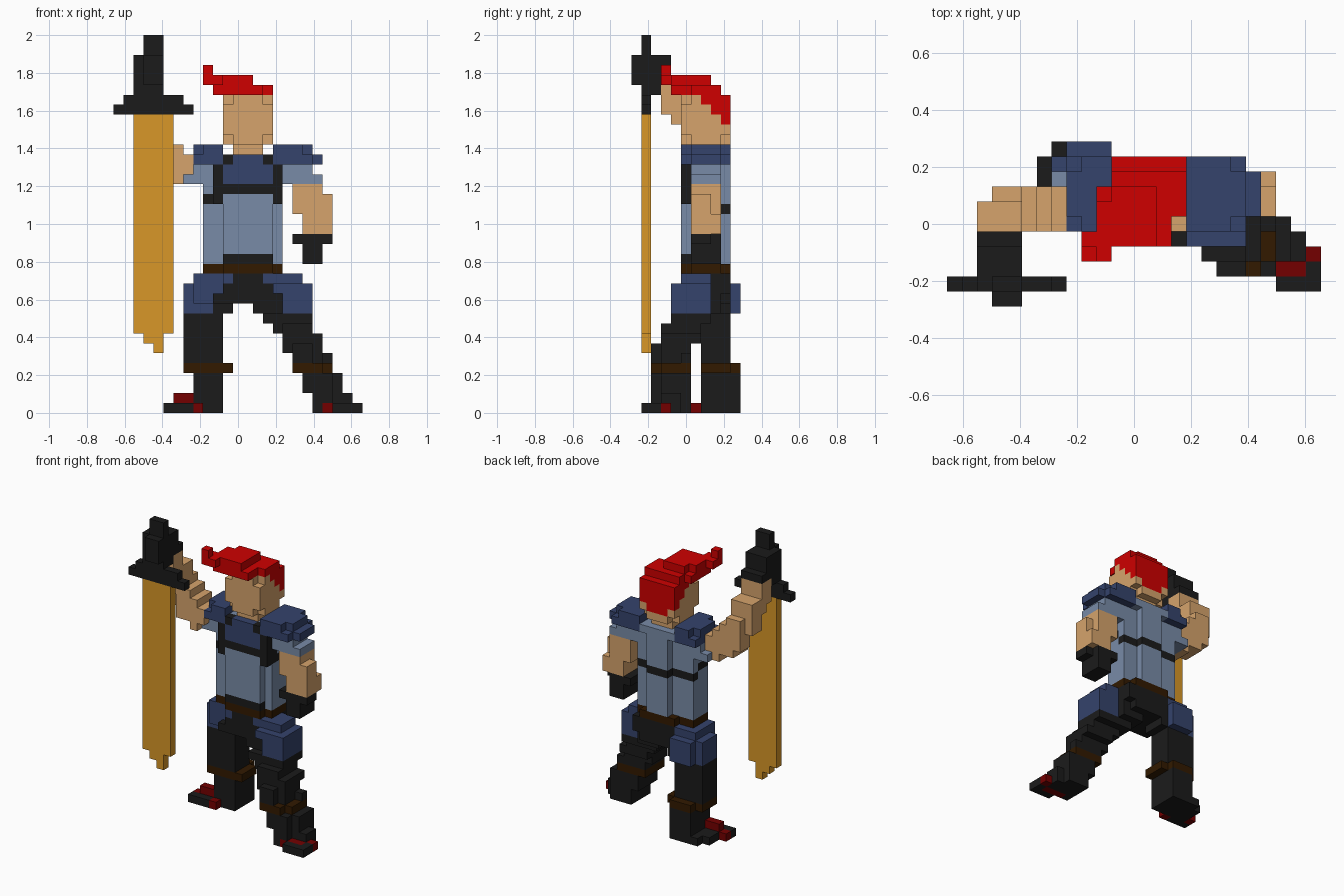
import bpy
import bmesh
from mathutils import Vector

start_cube = bpy.data.objects.get("Cube")
if start_cube:
    bpy.data.objects.remove(start_cube, do_unlink=True)

UNIT = 2 / 38                       # edge of one block
CENTRE = Vector((12.5, 5.5, 0))     # grid point that sits on the origin


def material(name, *rgb):
    mat = bpy.data.materials.new(name)
    mat.use_nodes = True
    mat.diffuse_color = (*rgb, 1)
    mat.node_tree.nodes["Principled BSDF"].inputs["Base Color"].default_value = (*rgb, 1)
    return mat


SKIN = material("skin", .67, .37, .15)
HAIR = material("hair red", .62, 0, 0)
GOLD = material("blade gold", .69, .31, .021)
STEEL = material("steel blue cloth", .19, .26, .39)
NAVY = material("navy armour", .035, .056, .15)
BLACK = material("black leather", .011, .011, .011)
BROWN = material("brown leather", .032, .01, 0)
DARK_RED = material("dark red trim", .175, 0, 0)
blocks = {}     # cell -> (part name, material); later fills replace earlier ones


def fill(part, mat, x, y, z):
    """Fill a box of blocks given by (start, end) ranges."""
    for i in range(*x):
        for j in range(*y):
            for k in range(*z):
                blocks[i, j, k] = (part, mat)


# Hips and belt
fill("hips", BLACK, (11, 16), (5, 10), (11, 14))
fill("hips", BLACK, (10, 17), (6, 10), (12, 14))
fill("hips", BLACK, (10, 17), (5, 9), (11, 12))
fill("belt", BROWN, (9, 17), (6, 9), (14, 15))
fill("belt", BROWN, (11, 16), (5, 10), (14, 15))
# Torso: core with a raised front panel and spine panel
fill("torso", STEEL, (9, 17), (6, 9), (15, 25))
fill("torso", STEEL, (11, 16), (5, 6), (15, 25))
fill("torso", STEEL, (12, 15), (9, 10), (15, 25))
fill("torso", BLACK, (11, 16), (5, 6), (15, 16))
fill("torso", STEEL, (11, 16), (6, 10), (25, 26))
# Chest plate, band and straps
fill("chest_plate", NAVY, (11, 16), (5, 6), (23, 26))
fill("chest_band", BLACK, (11, 16), (5, 6), (22, 23))
for inner, chest, outer in ((11, 10, 9), (15, 16, 16)):
    fill("chest_strap", BLACK, (inner, inner + 1), (5, 6), (25, 26))
    fill("chest_strap", BLACK, (chest, chest + 1), (5, 7), (21, 25))
    fill("side_strap", BLACK, (outer, outer + 1), (6, 8), (21, 22))
fill("back_strap", BLACK, (9, 17), (8, 9), (20, 21))
fill("back_strap", BLACK, (12, 15), (9, 10), (20, 21))
# Shoulders with rounded guards
fill("left_sleeve", STEEL, (17, 21), (6, 9), (23, 24))
fill("left_sleeve", STEEL, (17, 20), (6, 9), (24, 25))
fill("right_sleeve", STEEL, (7, 9), (6, 9), (23, 24))
fill("right_sleeve", STEEL, (8, 10), (6, 9), (24, 25))
fill("left_pauldron", NAVY, (16, 20), (5, 10), (25, 26))
fill("left_pauldron", NAVY, (16, 21), (6, 9), (25, 26))
fill("left_pauldron", NAVY, (16, 20), (6, 9), (26, 27))
fill("left_pauldron", NAVY, (16, 19), (5, 10), (26, 27))
fill("right_pauldron", NAVY, (8, 11), (5, 10), (25, 26))
fill("right_pauldron", NAVY, (8, 11), (6, 9), (26, 27))
fill("right_pauldron", NAVY, (9, 11), (5, 10), (26, 27))
# Left arm hanging down
fill("left_arm", SKIN, (18, 21), (6, 9), (20, 23))
fill("left_arm", SKIN, (19, 22), (6, 9), (18, 20))
fill("left_arm", SKIN, (21, 22), (6, 8), (20, 22))
fill("left_glove", BLACK, (18, 21), (6, 9), (17, 18))
fill("left_glove", BLACK, (21, 22), (6, 8), (17, 18))
fill("left_glove", BLACK, (19, 21), (6, 9), (15, 17))
# Right arm stepping up to the raised hand
fill("right_arm", SKIN, (6, 8), (5, 8), (24, 26))
fill("right_arm", SKIN, (6, 7), (5, 8), (23, 27))
fill("right_arm", SKIN, (4, 6), (5, 8), (24, 28))
fill("right_arm", SKIN, (3, 5), (6, 8), (25, 29))
fill("right_arm", SKIN, (2, 5), (5, 7), (27, 31))
fill("right_arm", SKIN, (2, 5), (4, 5), (29, 33))
fill("right_arm", SKIN, (2, 5), (3, 4), (30, 33))
# Right glove gripping the handle
fill("right_glove", BLACK, (2, 5), (1, 4), (33, 36))
fill("right_glove", BLACK, (2, 5), (1, 3), (32, 33))
fill("right_glove", BLACK, (3, 5), (0, 1), (33, 36))
fill("right_glove", BLACK, (2, 5), (4, 5), (33, 34))
# Sword held point down
fill("sword_handle", BLACK, (3, 5), (1, 2), (32, 38))
fill("sword_guard", BLACK, (1, 7), (1, 2), (31, 32))
fill("sword_guard", BLACK, (0, 8), (1, 2), (30, 31))
fill("sword_blade", GOLD, (2, 6), (1, 2), (8, 30))
fill("sword_blade", GOLD, (3, 5), (1, 2), (7, 8))
fill("sword_blade", GOLD, (4, 5), (1, 2), (6, 7))
# Head with a narrowed jaw and brow, and neck
fill("neck", SKIN, (12, 15), (6, 9), (26, 27))
fill("head", SKIN, (11, 16), (5, 10), (28, 31))
fill("head", SKIN, (11, 16), (6, 9), (27, 32))
fill("head", SKIN, (12, 15), (5, 10), (27, 32))
# Hair swept forward over the brow
fill("hair", HAIR, (12, 15), (9, 10), (28, 29))
fill("hair", HAIR, (11, 16), (9, 10), (29, 32))
fill("hair", HAIR, (11, 16), (8, 9), (30, 33))
fill("hair", HAIR, (11, 16), (7, 8), (31, 33))
fill("hair", HAIR, (11, 16), (6, 7), (32, 33))
fill("hair", HAIR, (10, 15), (4, 8), (32, 33))
fill("hair", HAIR, (10, 14), (5, 7), (33, 34))
fill("hair", HAIR, (11, 14), (7, 8), (33, 34))
fill("hair", HAIR, (9, 14), (4, 5), (33, 34))
fill("hair", HAIR, (9, 11), (3, 4), (33, 34))
fill("hair", HAIR, (9, 10), (3, 4), (34, 35))
# Right leg, straight, with thigh guard and boot
fill("right_leg", BLACK, (8, 12), (7, 10), (10, 12))
fill("right_leg", BLACK, (7, 11), (7, 10), (5, 10))
fill("right_thigh_guard", NAVY, (7, 10), (7, 10), (10, 13))
fill("right_thigh_guard", NAVY, (8, 11), (10, 11), (10, 13))
fill("right_thigh_guard", NAVY, (8, 10), (6, 10), (11, 14))
fill("right_thigh_guard", NAVY, (10, 11), (6, 10), (12, 14))
fill("right_thigh_guard", NAVY, (11, 12), (5, 6), (13, 14))
fill("right_boot", BLACK, (8, 11), (7, 11), (0, 4))
fill("right_boot_cuff", BROWN, (7, 12), (7, 10), (4, 5))
fill("right_boot_cuff", BROWN, (8, 11), (10, 11), (4, 5))
fill("right_foot", BLACK, (5, 8), (6, 8), (0, 1))
fill("right_foot", BLACK, (6, 8), (8, 10), (0, 1))
fill("right_foot", BLACK, (7, 8), (10, 11), (0, 1))
fill("right_foot", DARK_RED, (6, 8), (7, 8), (1, 2))
fill("right_foot", DARK_RED, (8, 9), (6, 7), (0, 1))
fill("right_foot", DARK_RED, (5, 6), (7, 8), (0, 1))
# Left leg stepping outward and forward, with trimmed inner corners
fill("left_leg", BLACK, (14, 17), (5, 9), (10, 12))
fill("left_leg", BLACK, (15, 20), (4, 8), (9, 10))
fill("left_leg", BLACK, (16, 20), (4, 7), (8, 9))
fill("left_leg", BLACK, (17, 20), (3, 4), (8, 9))
fill("left_leg", BLACK, (17, 21), (3, 7), (7, 8))
fill("left_leg", BLACK, (17, 21), (3, 6), (6, 7))
fill("left_leg", BLACK, (18, 20), (2, 3), (5, 7))
fill("left_leg", BLACK, (18, 21), (3, 6), (5, 6))
fill("left_leg", BLACK, (21, 22), (5, 6), (5, 6))
fill("left_thigh_guard", NAVY, (17, 20), (4, 8), (10, 13))
fill("left_thigh_guard", NAVY, (16, 17), (4, 8), (12, 13))
fill("left_thigh_guard", NAVY, (16, 19), (5, 8), (13, 14))
fill("left_thigh_guard", NAVY, (15, 16), (5, 6), (13, 14))
fill("left_boot_cuff", BROWN, (18, 21), (2, 3), (4, 5))
fill("left_boot_cuff", BROWN, (18, 22), (3, 6), (4, 5))
fill("left_boot", BLACK, (19, 23), (3, 6), (2, 4))
fill("left_boot", BLACK, (19, 22), (2, 3), (2, 4))
fill("left_boot", BLACK, (20, 24), (3, 5), (1, 2))
fill("left_boot", BLACK, (20, 23), (5, 6), (1, 2))
fill("left_boot", BLACK, (20, 22), (2, 3), (1, 2))
# Left foot with trim behind the toe
fill("left_foot", BLACK, (20, 25), (2, 4), (0, 1))
fill("left_foot", BLACK, (22, 25), (1, 2), (0, 1))
fill("left_foot", BLACK, (20, 24), (4, 5), (0, 1))
fill("left_foot", BLACK, (20, 23), (5, 6), (0, 1))
fill("left_foot", DARK_RED, (21, 24), (2, 3), (0, 1))
fill("left_foot", DARK_RED, (24, 25), (3, 4), (0, 1))


def build(part):
    """Turn the blocks of one part into a mesh of its outer faces."""
    cells = {c: mat for c, (name, mat) in blocks.items() if name == part}
    mats = list(dict.fromkeys(cells.values()))
    bm = bmesh.new()
    for cell, mat in cells.items():
        for axis in range(3):
            u, v, n = Vector(), Vector(), Vector()
            n[axis] = u[(axis + 1) % 3] = v[(axis + 2) % 3] = 1
            for sign in (1, -1):
                if tuple(int(c) for c in Vector(cell) + n * sign) in blocks:
                    continue
                base = Vector(cell) + n * max(sign, 0) - CENTRE
                loop = [base, base + u, base + u + v, base + v][::sign]
                face = bm.faces.new([bm.verts.new(p * UNIT) for p in loop])
                face.material_index = mats.index(mat)
    bmesh.ops.remove_doubles(bm, verts=bm.verts[:], dist=UNIT / 10)
    mesh = bpy.data.meshes.new(part)
    bm.to_mesh(mesh)
    bm.free()
    for mat in mats:
        mesh.materials.append(mat)
    bpy.context.collection.objects.link(bpy.data.objects.new(part, mesh))


for part in dict.fromkeys(name for name, mat in blocks.values()):
    build(part)
